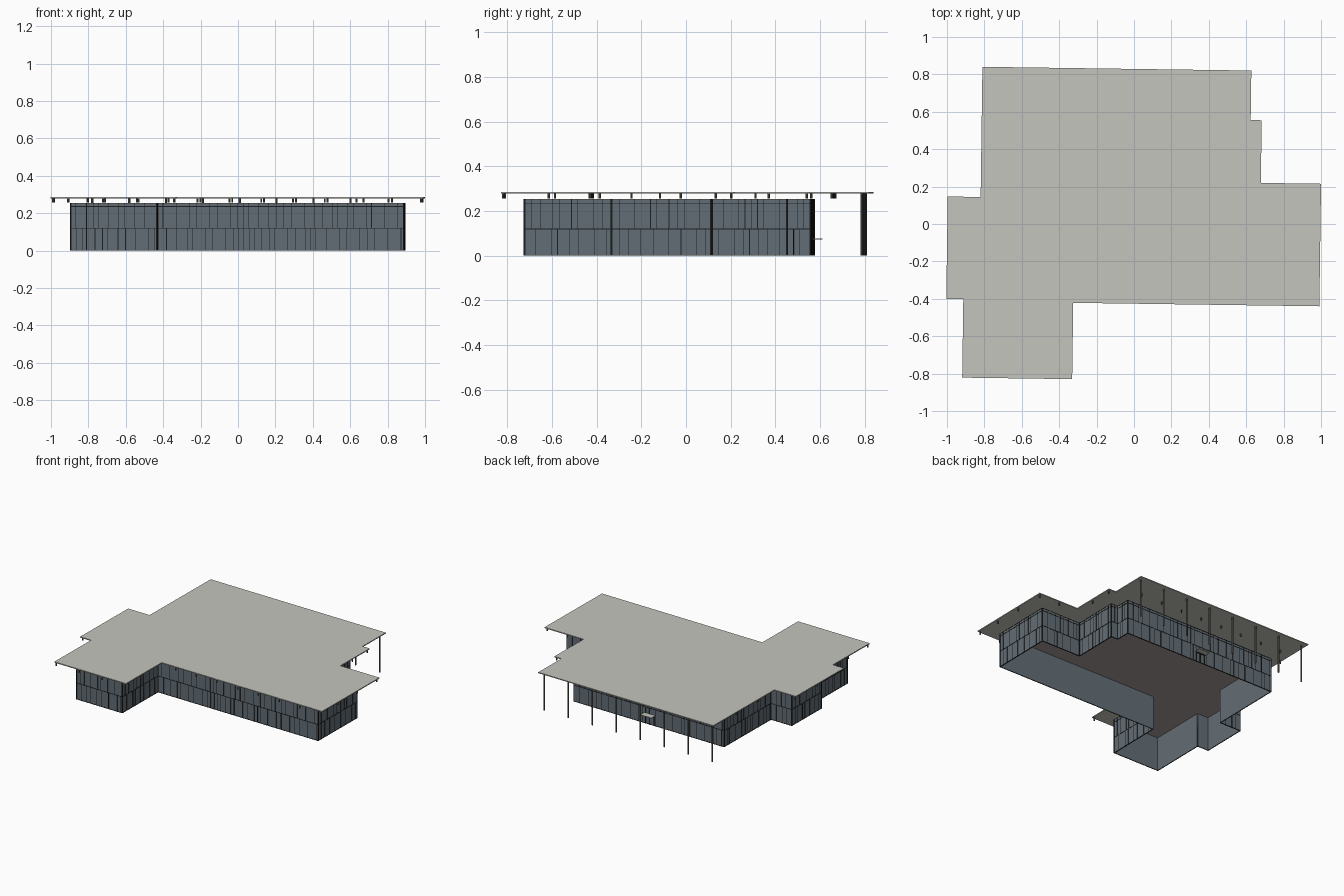
import bpy, bmesh, math, random
from mathutils import Matrix, Vector

if "Cube" in bpy.data.objects:
    bpy.data.objects.remove(bpy.data.objects["Cube"])

random.seed(4)
TURN = Matrix.Rotation(-0.0139, 4, 'Z')   # whole plan is slightly turned


def material(name, rgb):
    m = bpy.data.materials.new(name)
    m.diffuse_color = (*rgb, 1)
    m.use_nodes = True
    m.node_tree.nodes["Principled BSDF"].inputs["Base Color"].default_value = m.diffuse_color
    return m


ROOF = material("pale grey roof", (0.56, 0.56, 0.52))
GLASS = material("blue grey glass", (0.125, 0.155, 0.18))
FRAME = material("black frame", (0.012, 0.013, 0.014))
CEILING = material("warm grey ceiling", (0.38, 0.33, 0.31))
METAL = material("dark metal", (0.12, 0.12, 0.115))


def finish(bm, name, mat):
    bmesh.ops.recalc_face_normals(bm, faces=bm.faces)
    bm.transform(TURN)
    me = bpy.data.meshes.new(name)
    bm.to_mesh(me)
    bm.free()
    me.materials.append(mat)
    ob = bpy.data.objects.new(name, me)
    bpy.context.collection.objects.link(ob)
    return ob


def slab(name, outline, z0, z1, mat):
    bm = bmesh.new()
    face = bm.faces.new([bm.verts.new((x, y, z0)) for x, y in outline])
    top = bmesh.ops.extrude_face_region(bm, geom=[face])['geom']
    bmesh.ops.translate(bm, vec=(0, 0, z1 - z0),
                        verts=[v for v in top if isinstance(v, bmesh.types.BMVert)])
    return finish(bm, name, mat)


def box(bm, lo, hi):
    lo, hi = Vector(lo), Vector(hi)
    m = Matrix.Translation((lo + hi) / 2) @ Matrix.Diagonal((*(hi - lo), 1))
    bmesh.ops.create_cube(bm, size=1, matrix=m)


def wall_box(bm, a, b, s0, s1, d0, d1, z0, z1):
    """Box along the wall a-b, from s0 to s1 along it and d0 to d1 outward."""
    u = (b - a).normalized()
    n = Vector((u.y, -u.x))
    p, q = a + u * s0 + n * d0, a + u * s1 + n * d1
    box(bm, (min(p.x, q.x), min(p.y, q.y), z0), (max(p.x, q.x), max(p.y, q.y), z1))


# Roof and building plans, counter-clockwise
roof = [(-0.822, 0.829), (-0.822, 0.133), (-0.998, 0.133), (-0.998, -0.414),
        (-0.907, -0.414), (-0.907, -0.834), (-0.319, -0.834), (-0.319, -0.426),
        (0.997, -0.426), (0.997, 0.229), (0.675, 0.229), (0.675, 0.564),
        (0.616, 0.564), (0.616, 0.829)]
plan = [(-0.72, 0.565), (-0.72, 0.03), (-0.89, 0.03), (-0.89, -0.31),
        (-0.80, -0.31), (-0.80, -0.73), (-0.424, -0.73), (-0.424, -0.322),
        (0.89, -0.322), (0.89, 0.125), (0.57, 0.125), (0.57, 0.46),
        (0.515, 0.46), (0.515, 0.565)]
TOP = 0.255

slab("roof", roof, 0.279, 0.286, ROOF)
slab("ceiling", plan, TOP - 0.006, TOP - 0.001, CEILING)

# Glass walls, with rails and irregular mullions on the outside
glass, bars = bmesh.new(), bmesh.new()
for i, p in enumerate(plan):
    a, b = Vector(p), Vector(plan[(i + 1) % len(plan)])
    length = (b - a).length
    wall_box(glass, a, b, 0, length, -0.005, 0, 0, TOP)
    for z, h in ((0, 0.003), (0.118, 0.003), (0.234, 0.003), (TOP - 0.003, 0.003)):
        wall_box(bars, a, b, 0, length, -0.001, 0.002, z, z + h)
    wall_box(bars, a, b, 0, 0.004, -0.004, 0.003, 0, TOP)
    wall_box(bars, a, b, length - 0.004, length, -0.004, 0.003, 0, TOP)
    for z0, z1 in ((0, 0.118), (0.118, TOP)):
        s = random.uniform(0.025, 0.05)
        while s < length - 0.015:
            wall_box(bars, a, b, s, s + 0.003, -0.001, 0.002, z0, z1)
            s += random.choice((0.028, 0.04, 0.055, 0.07))
finish(glass, "glass_walls", GLASS)
finish(bars, "wall_mullions", FRAME)

# Row of slim posts carrying the rear overhang
bm = bmesh.new()
for i in range(8):
    x = -0.79 + i * 1.38 / 7
    bmesh.ops.create_cone(bm, cap_ends=True, segments=10, radius1=0.006, radius2=0.006,
                          depth=0.279, matrix=Matrix.Translation((x, 0.795, 0.1395)))
finish(bm, "rear_posts", METAL)

# Small fittings hung below the roof edges
spots = [(0.81 - 0.17 * i, -0.42) for i in range(7)]
spots += [(-0.72 + 0.17 * i, 0.66) for i in range(8)]
spots += [(0.985, y) for y in (-0.415, -0.23, -0.01, 0.215)]
spots += [(x, -0.825) for x in (-0.898, -0.71, -0.52, -0.33)]
spots += [(-0.985, y) for y in (-0.4, -0.13, 0.12)]
spots += [(-0.898, -0.6), (-0.33, -0.62), (0.82, 0.215), (0.665, 0.38), (0.665, 0.55),
          (-0.81, 0.3), (-0.81, 0.55)]
bm = bmesh.new()
for x, y in spots:
    bmesh.ops.create_cone(bm, cap_ends=True, segments=8, radius1=0.005, radius2=0.005,
                          depth=0.023, matrix=Matrix.Translation((x, y, 0.268)))
finish(bm, "roof_downlights", METAL)

# Rear entrance: door frame and little canopy
bm = bmesh.new()
for x in (-0.145, -0.11, -0.075):
    box(bm, (x - 0.003, 0.564, 0), (x + 0.003, 0.569, 0.072))
box(bm, (-0.148, 0.564, 0.066), (-0.072, 0.569, 0.072))
finish(bm, "door_frame", FRAME)
bm = bmesh.new()
box(bm, (-0.155, 0.565, 0.073), (-0.065, 0.61, 0.077))
finish(bm, "door_canopy", ROOF)
